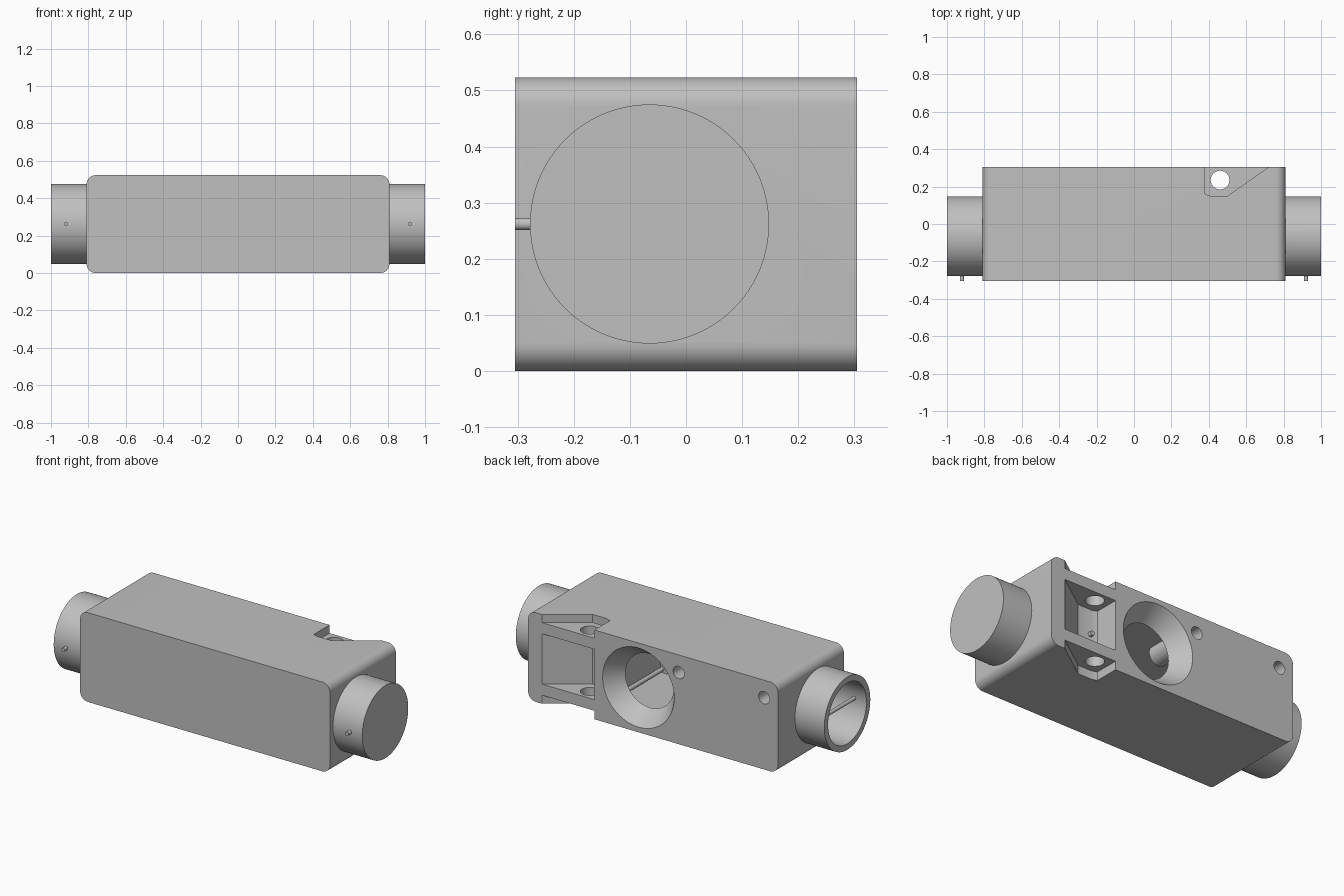
import bpy, bmesh, math
from mathutils import Matrix

cube = bpy.data.objects.get("Cube")
if cube:
    bpy.data.objects.remove(cube, do_unlink=True)

grey = bpy.data.materials.new("light grey")
grey.use_nodes = True
GREY = (0.53, 0.53, 0.53, 1)
grey.diffuse_color = GREY
grey.node_tree.nodes["Principled BSDF"].inputs["Base Color"].default_value = GREY

TURN = {"x": Matrix.Rotation(math.pi / 2, 4, "Y"),
        "y": Matrix.Rotation(-math.pi / 2, 4, "X"),
        "z": Matrix.Identity(4)}
MID = 0.262       # height of the centre line
PIPE_Y = -0.065   # depth of the pipe axis


def add_object(name, bm):
    bmesh.ops.recalc_face_normals(bm, faces=bm.faces)
    mesh = bpy.data.meshes.new(name)
    bm.to_mesh(mesh)
    bm.free()
    ob = bpy.data.objects.new(name, mesh)
    bpy.context.collection.objects.link(ob)
    mesh.materials.append(grey)
    return ob


def box(name, low, high):
    bm = bmesh.new()
    bmesh.ops.create_cube(bm, size=1)
    for v in bm.verts:
        v.co = [(a + b) / 2 + c * (b - a) for a, b, c in zip(low, high, v.co)]
    return add_object(name, bm)


def rod(name, axis, start, length, r1, r2=None, sides=64):
    """Cylinder or cone that runs from start along the positive axis."""
    bm = bmesh.new()
    bmesh.ops.create_cone(bm, cap_ends=True, segments=sides, radius1=r1,
                          radius2=r1 if r2 is None else r2, depth=length)
    bm.transform(Matrix.Translation(start) @ TURN[axis]
                 @ Matrix.Translation((0, 0, length / 2)))
    return add_object(name, bm)


def prism(name, outline, z0, z1):
    bm = bmesh.new()
    face = bm.faces.new([bm.verts.new((x, y, z0)) for x, y in outline])
    top = bmesh.ops.extrude_face_region(bm, geom=[face])["geom"]
    bmesh.ops.translate(bm, vec=(0, 0, z1 - z0),
                        verts=[g for g in top if isinstance(g, bmesh.types.BMVert)])
    return add_object(name, bm)


def combine(target, tool, operation="DIFFERENCE"):
    mod = target.modifiers.new("boolean", "BOOLEAN")
    mod.operation, mod.object, mod.solver = operation, tool, "EXACT"
    bpy.context.view_layer.objects.active = target
    bpy.ops.object.modifier_apply(modifier=mod.name)
    bpy.data.objects.remove(tool, do_unlink=True)


def smooth(ob):
    bpy.ops.object.select_all(action="DESELECT")
    ob.select_set(True)
    bpy.context.view_layer.objects.active = ob
    bpy.ops.object.shade_smooth_by_angle(angle=math.radians(30))


# Housing block with rounded long edges
body = box("housing", (-0.81, -0.305, 0), (0.81, 0.305, 0.523))
bm = bmesh.new()
bm.from_mesh(body.data)
edges = [e for e in bm.edges if abs(e.verts[0].co.y - e.verts[1].co.y) > 0.5]
bmesh.ops.bevel(bm, geom=edges, offset=0.05, segments=10, profile=0.5, affect="EDGES")
bm.to_mesh(body.data)
bm.free()

# Pipe stubs on both ends
for start in (-1, 0.78):
    combine(body, rod("pipe", "x", (start, PIPE_Y, MID), 0.22, 0.213, sides=96), "UNION")

# Inner chamber, then a screw boss hanging into it
combine(body, box("chamber", (-0.62, -0.25, 0.075), (0.34, 0.2, 0.45)))
combine(body, rod("boss", "y", (-0.166, -0.005, 0.42), 0.25, 0.06), "UNION")

# Straight bore and flared rear port
combine(body, rod("bore", "x", (-1.1, PIPE_Y, MID), 0.5, 0.178, sides=96))
combine(body, rod("bore", "x", (0.3, PIPE_Y, MID), 0.8, 0.178, sides=96))
combine(body, rod("port", "y", (0.095, 0.19, MID), 0.125, 0.15, 0.239, sides=96))

# Screw holes in the rear face
for x in (-0.166, -0.72):
    combine(body, rod("screw_hole", "y", (x, 0.06, 0.42), 0.3, 0.036, sides=32))

# Rear corner mount: three tapered pockets leave two drilled shelves
outline = [(0.38, 0.35), (0.38, 0.16), (0.41, 0.15), (0.5, 0.15), (0.784, 0.35)]
for z0, z1 in ((-0.1, 0.05), (0.115, 0.41), (0.475, 0.6)):
    combine(body, prism("pocket", outline, z0, z1))
combine(body, rod("mount_hole", "z", (0.46, 0.235, -0.1), 0.8, 0.05, sides=48))
smooth(body)

# Cross pins through the pipes, each with a flared head inside
for side, x in (("right", -0.92), ("left", 0.92)):
    smooth(rod(side + "_pipe_pin", "y", (x, -0.305, MID), 0.41, 0.011, sides=24))
    smooth(rod(side + "_pin_head", "y", (x, 0.1, MID), 0.014, 0.011, 0.022, sides=24))

# Guard rods across the chamber
for level, z in (("lower", 0.095), ("upper", 0.431)):
    smooth(rod(level + "_guard_rod", "y", (0.33, -0.255, z), 0.37, 0.0125, sides=24))

# Small pin in the mount pocket
smooth(rod("pocket_pin", "y", (0.42, 0.14, MID), 0.03, 0.014, sides=24))
